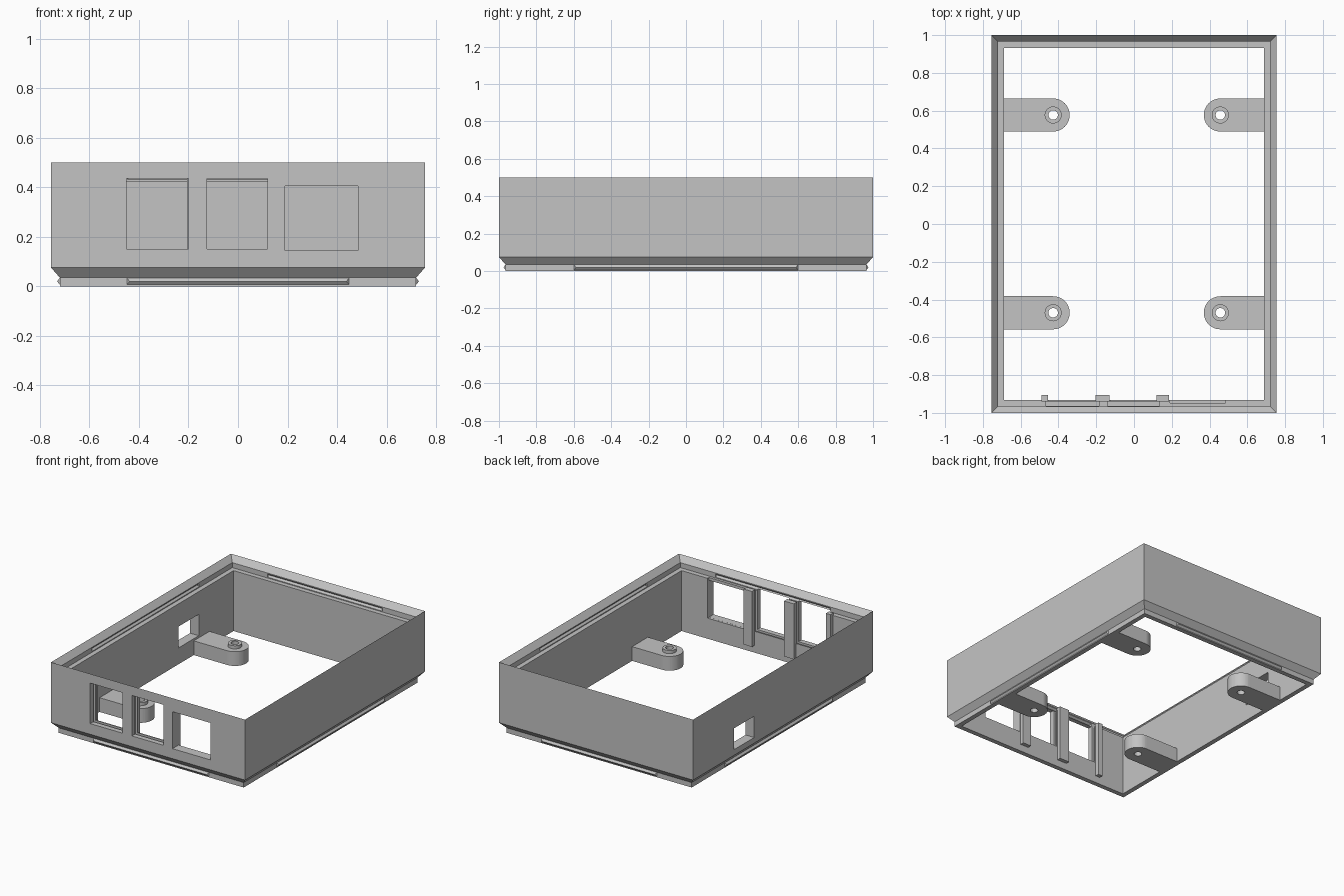
import bpy, bmesh, math
from mathutils import Vector

if "Cube" in bpy.data.objects:
    bpy.data.objects.remove(bpy.data.objects["Cube"])

grey = bpy.data.materials.new("light_grey_plastic")
grey.diffuse_color = (0.55, 0.55, 0.55, 1)
grey.use_nodes = True
grey.node_tree.nodes["Principled BSDF"].inputs["Base Color"].default_value = grey.diffuse_color
HX, HY = 0.755, 1.0


def make(name, verts, faces):
    me = bpy.data.meshes.new(name)
    me.from_pydata(verts, [], faces)
    bm = bmesh.new()
    bm.from_mesh(me)
    bmesh.ops.recalc_face_normals(bm, faces=bm.faces)
    bm.to_mesh(me)
    bm.free()
    ob = bpy.data.objects.new(name, me)
    bpy.context.collection.objects.link(ob)
    me.materials.append(grey)
    return ob


def extrude_outline(name, pts, z0, z1):
    n = len(pts)
    verts = [(x, y, z) for z in (z0, z1) for x, y in pts]
    faces = [tuple(range(n)), tuple(range(n, 2 * n))]
    faces += [(i, (i + 1) % n, n + (i + 1) % n, n + i) for i in range(n)]
    return make(name, verts, faces)


def box(name, x0, x1, y0, y1, z0, z1):
    return extrude_outline(name, [(x0, y0), (x1, y0), (x1, y1), (x0, y1)], z0, z1)


def circle(cx, cy, r, n=32):
    return [(cx + r * math.cos(2 * math.pi * i / n),
             cy + r * math.sin(2 * math.pi * i / n)) for i in range(n)]


def boolean(ob, other, op='DIFFERENCE'):
    mod = ob.modifiers.new("bool", 'BOOLEAN')
    mod.operation, mod.solver, mod.object = op, 'EXACT', other
    bpy.context.view_layer.objects.active = ob
    bpy.ops.object.modifier_apply(modifier=mod.name)
    bpy.data.objects.remove(other)


def snap_wedge(name, side, d_base, d_apex, z0, z1):
    """Triangular bar with tapered ends, lying along one wall (depths from outside)."""
    half = 0.6 if side in "LR" else 0.45
    reach = HX if side in "LR" else HY
    sign = 1 if side in "RB" else -1
    zm = (z0 + z1) / 2
    raw = [(-half, d_base, z0), (half, d_base, z0), (half, d_base, z1), (-half, d_base, z1),
           (-half + .012, d_apex, zm), (half - .012, d_apex, zm)]
    verts = []
    for t, d, z in raw:
        o = sign * (reach - d)
        verts.append((o, t, z) if side in "LR" else (t, o, z))
    return make(name, verts, [(0, 1, 2, 3), (0, 1, 5, 4), (3, 2, 5, 4), (0, 3, 4), (1, 2, 5)])


# Frame: stacking wall profile (inset, height) swept around the rectangle
profile = [(.035, 0), (.035, .035), (0, .075), (0, .5),
           (.035, .46), (.035, .425), (.068, .425), (.068, 0)]
n = len(profile)
verts, faces = [], []
for sx, sy in ((-1, -1), (1, -1), (1, 1), (-1, 1)):
    verts += [(sx * (HX - d), sy * (HY - d), z) for d, z in profile]
for c in range(4):
    for i in range(n):
        j, e = (i + 1) % n, (c + 1) % 4
        faces.append((c * n + i, c * n + j, e * n + j, e * n + i))
frame = make("wall_frame", verts, faces)

# Snap grooves inside the top rim, snap ridges around the bottom lip
for side in "LRFB":
    boolean(frame, snap_wedge("groove_cutter", side, .039, .023, .425 + .002, .46 - .002))
    snap_wedge("snap_ridge", side, .036, .024, .005, .035)

# Front windows: two with slide-in slots, one plain with a shallow recess
for x0, x1 in ((-.45, -.2), (-.125, .12)):
    boolean(frame, box("window_cutter", x0, x1, -1.05, -.95, .15, .435))
    boolean(frame, box("window_back_cutter", x0, x1, -.955, -.9, .15, .48))
    boolean(frame, box("slot_cutter", x0 - .016, x1 + .016, -.964, -.94, .135, .48))
boolean(frame, box("window_cutter", .19, .485, -1.05, -.94, .145, .405))
boolean(frame, box("recess_cutter", .1895, .4855, -.947, -.9, .1445, .445))

# Side port in the left wall
boolean(frame, box("port_cutter", -.85, -.6, .32, .545, .115, .265))

# Retaining posts behind the front windows
for x0, x1 in ((-.49, -.455), (-.205, -.13), (.12, .185)):
    box("retaining_post", x0, x1, -.94, -.905, .05, .44)

# Mounting tabs with raised, drilled bosses
for cx, sign in ((-.428, 1), (.457, -1)):
    for cy in (.577, -.47):
        r = .0875
        wall = -sign * .7
        pts = [(wall, cy - r)]
        for i in range(25):
            a = -math.pi / 2 + math.pi * i / 24
            pts.append((cx + sign * r * math.cos(a), cy + r * math.sin(a)))
        pts.append((wall, cy + r))
        tab = extrude_outline("mounting_tab", pts, 0, .1)
        boolean(tab, extrude_outline("boss", circle(cx, cy, .045), .05, .122), 'UNION')
        boolean(tab, extrude_outline("hole_cutter", circle(cx, cy, .025), -.1, .3))
